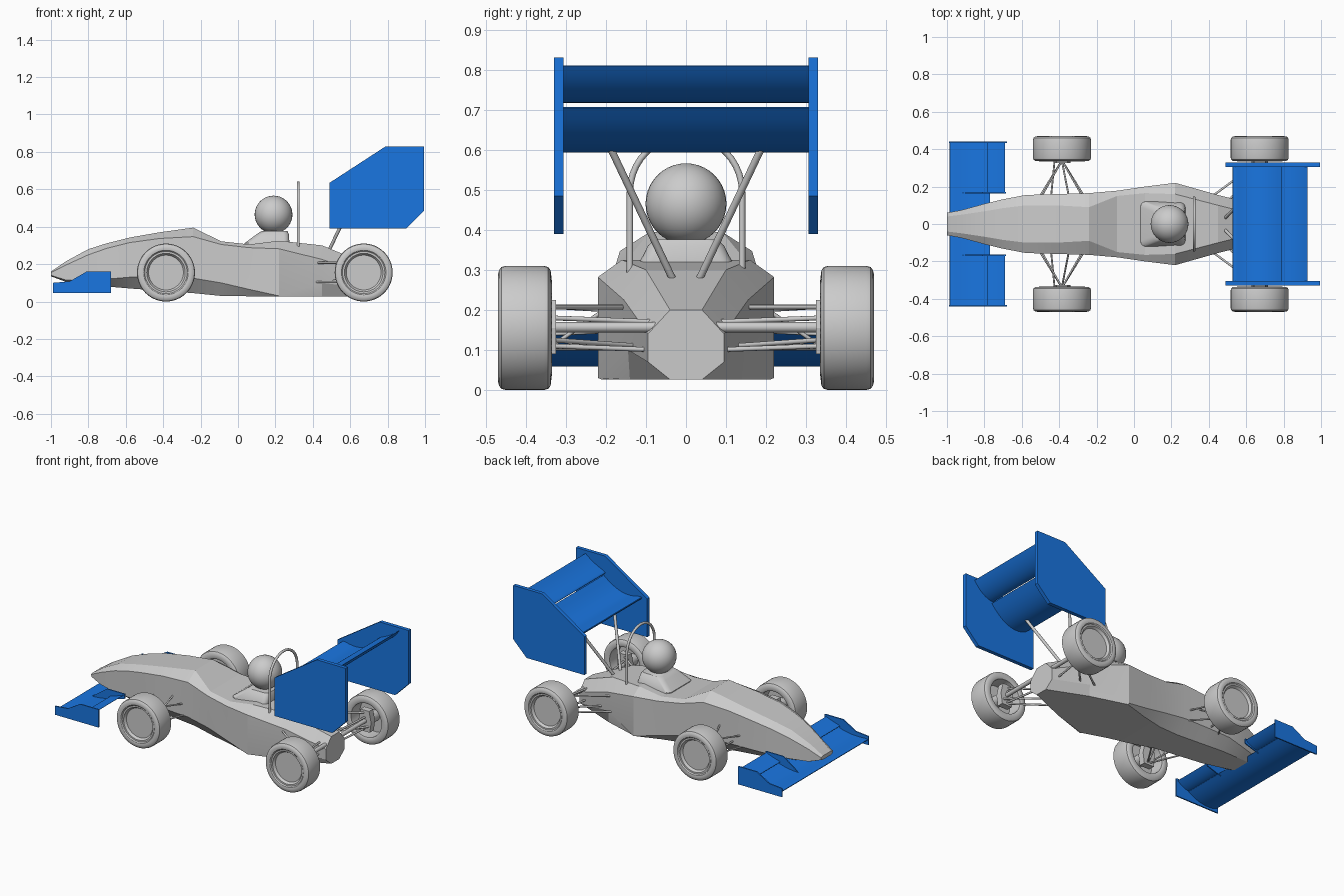
import bpy, bmesh
from math import sin, cos, pi
from mathutils import Vector

if "Cube" in bpy.data.objects:
    bpy.data.objects.remove(bpy.data.objects["Cube"])

blue = bpy.data.materials.new("wing_blue")
blue.diffuse_color = (0.01, 0.18, 0.75, 1)
blue.use_nodes = True
blue.node_tree.nodes["Principled BSDF"].inputs["Base Color"].default_value = blue.diffuse_color


def finish(name, bm, mat=None, angle=None, mirror=False):
    bmesh.ops.recalc_face_normals(bm, faces=bm.faces)
    me = bpy.data.meshes.new(name)
    bm.to_mesh(me)
    bm.free()
    ob = bpy.data.objects.new(name, me)
    bpy.context.collection.objects.link(ob)
    if mat:
        me.materials.append(mat)
    if mirror:
        m = ob.modifiers.new("mirror", 'MIRROR')
        m.use_axis = (False, True, False)
    if angle:
        for o in bpy.context.selected_objects:
            o.select_set(False)
        ob.select_set(True)
        bpy.context.view_layer.objects.active = ob
        bpy.ops.object.shade_smooth_by_angle(angle=angle)
    return ob


def loft(bm, rings, cap=True):
    vs = [[bm.verts.new(p) for p in r] for r in rings]
    n = len(vs[0])
    for a, b in zip(vs, vs[1:]):
        for i in range(n):
            j = (i + 1) % n
            bm.faces.new((a[i], a[j], b[j], b[i]))
    if cap:
        bm.faces.new(vs[0])
        bm.faces.new(vs[-1])


def slab(name, profile, y0, y1, mat=None, angle=None, mirror=False):
    bm = bmesh.new()
    loft(bm, [[(x, y, z) for x, z in profile] for y in (y0, y1)])
    return finish(name, bm, mat, angle, mirror)


def rods(name, paths, r, mirror=True, sides=10):
    bm = bmesh.new()
    for path in paths:
        pts = [Vector(p) for p in path]
        rings = []
        for i, p in enumerate(pts):
            d = (pts[min(i + 1, len(pts) - 1)] - pts[max(i - 1, 0)]).normalized()
            u = d.cross(Vector((1, 0, 0))).normalized()
            v = d.cross(u)
            rings.append([p + r * (u * cos(2 * pi * k / sides) + v * sin(2 * pi * k / sides))
                          for k in range(sides)])
        loft(bm, rings)
    return finish(name, bm, None, 0.7, mirror)


def airfoil(p0, p1, p2, t, n=14):
    p0, p1, p2 = Vector(p0), Vector(p1), Vector(p2)
    up, low = [], []
    for i in range(n + 1):
        s = (i / n) ** 1.4
        c = p0 * (1 - s) ** 2 + p1 * 2 * s * (1 - s) + p2 * s * s
        d = ((p1 - p0) * (1 - s) + (p2 - p1) * s).normalized()
        h = t * (1.3 * s ** 0.5 * (1 - s) + 0.06)
        nrm = Vector((-d.y, d.x))
        up.append(c + nrm * h)
        low.append(c - nrm * h)
    return [tuple(p) for p in up + low[::-1]]


# body: faceted eight-sided sections (x, then y,z of bottom, lower side, upper side, top)
sections = [
    (-1.0, .04, .135, .058, .14, .06, .155, .04, .16),
    (-.92, .045, .105, .075, .115, .075, .195, .05, .215),
    (-.80, .06, .09, .108, .115, .108, .25, .068, .28),
    (-.70, .075, .08, .132, .12, .132, .285, .085, .312),
    (-.58, .09, .07, .155, .13, .155, .315, .10, .342),
    (-.42, .095, .058, .16, .13, .16, .337, .10, .37),
    (-.24, .10, .045, .165, .125, .165, .347, .09, .395),
    (-.09, .125, .03, .175, .10, .178, .305, .15, .322),
    (.06, .16, .028, .195, .065, .20, .288, .165, .305),
    (.22, .21, .026, .22, .03, .22, .282, .16, .325),
    (.45, .14, .026, .145, .10, .155, .225, .10, .30),
    (.69, .04, .026, .095, .07, .095, .14, .04, .20)]
bm = bmesh.new()
rings = []
for x, *v in sections:
    half = [(x, v[i], v[i + 1]) for i in (0, 2, 4, 6)]
    rings.append(half + [(x, -y, z) for _, y, z in half[::-1]])
loft(bm, rings)
finish("body_shell", bm, None, 0.2)


# cockpit collar: rounded rectangles narrowing upwards
def rounded_rect(x0, x1, hy, r, z, n=5):
    pts = []
    for q, (cx, cy) in enumerate(((x1 - r, hy - r), (x0 + r, hy - r), (x0 + r, r - hy), (x1 - r, r - hy))):
        for k in range(n + 1):
            a = pi / 2 * (q + k / n)
            pts.append((cx + r * cos(a), cy + r * sin(a), z))
    return pts


bm = bmesh.new()
loft(bm, [rounded_rect(.03, .275, .12, .03, .28),
          rounded_rect(.035, .275, .12, .03, .312),
          rounded_rect(.10, .272, .095, .03, .36),
          rounded_rect(.125, .265, .08, .03, .376)])
finish("cockpit_collar", bm, None, 0.6)

# driver helmet
bm = bmesh.new()
bmesh.ops.create_uvsphere(bm, u_segments=32, v_segments=20, radius=.101)
bmesh.ops.translate(bm, verts=bm.verts, vec=(.19, 0, .465))
finish("helmet", bm, None, 1.0)

# roll hoop
arch = [(.322, .14 * cos(pi * i / 20), .495 + .14 * sin(pi * i / 20)) for i in range(21)]
rods("roll_hoop", [[(.322, .14, .28)] + arch + [(.322, -.14, .28)]], .008, mirror=False)

# wheels: lathed tyre with dished outer face and hollow inner side
tyre = [(.001, .447), (.093, .447), (.103, .462), (.113, .462), (.119, .468), (.130, .47),
        (.144, .467), (.152, .461), (.155, .450), (.155, .355), (.152, .344), (.144, .338),
        (.118, .335), (.108, .34), (.104, .425), (.001, .425)]
for label, wx in (("front", -.385), ("rear", .672)):
    bm = bmesh.new()
    n = 48
    loft(bm, [[(wx + r * cos(2 * pi * k / n), y, .155 + r * sin(2 * pi * k / n))
               for k in range(n)] for r, y in tyre])
    finish(label + "_wheels", bm, None, 0.6, True)
    # upright inside each wheel
    slab(label + "_uprights", [(wx - .035, .09), (wx + .035, .09), (wx + .045, .155),
                               (wx + .03, .225), (wx - .03, .225), (wx - .045, .155)],
         .325, .365, mirror=True)
    rods(label + "_hubs", [[(wx, .33, .155), (wx, .43, .155)]], .035, sides=20)

# suspension and drive shafts
fx, rx = -.385, .672
rods("front_wishbones",
     [[(fx, .34, .208), (fx + s * .12, .13, .195)] for s in (-1, 1)] +
     [[(fx, .34, .105), (fx + s * .13, .13, .13)] for s in (-1, 1)] +
     [[(fx, .335, .11), (fx + .04, .13, .25)], [(fx - .04, .335, .14), (fx - .06, .13, .15)]], .005)
rods("rear_wishbones",
     [[(.42, .15, z), (rx, .335, z)] for z in (.207, .105)] +
     [[(.64, .07, z - .01), (rx, .335, z)] for z in (.18, .11)] +
     [[(.5, .12, .11), (rx + .03, .335, .125)]], .006)
rods("drive_shafts", [[(rx, .06, .157), (rx, .37, .157)]], .013, sides=14)

# rear wing: curved main plane, flap, end plates and struts
slab("rear_wing_main", airfoil((.528, .635), (.66, .56), (.80, .705), .03), -.31, .31, blue, 0.6)
slab("rear_wing_flap", airfoil((.787, .722), (.865, .738), (.928, .81), .02), -.31, .31, blue, 0.6)
slab("rear_wing_end_plates", [(.49, .39), (.49, .635), (.79, .83), (.995, .83), (.995, .485), (.90, .39)],
     .306, .33, blue, mirror=True)
rods("rear_wing_struts", [[(.485, .03, .27), (.645, .188, .603)]], .009)

# front wing: full-span main plane, outer flaps and end plates
slab("front_wing_main", airfoil((-.985, .078), (-.88, .052), (-.77, .105), .02), -.438, .438, blue, 0.6)
slab("front_wing_flaps", airfoil((-.787, .112), (-.74, .116), (-.69, .148), .012), .168, .438, blue, 0.6, True)
slab("front_wing_end_plates", [(-.99, .045), (-.99, .10), (-.90, .108), (-.81, .16), (-.68, .16), (-.68, .045)],
     .434, .442, blue, mirror=True)
slab("front_wing_inner_plates", [(-.93, .07), (-.81, .155), (-.685, .155), (-.685, .125), (-.78, .095)],
     .164, .171, blue, mirror=True)
